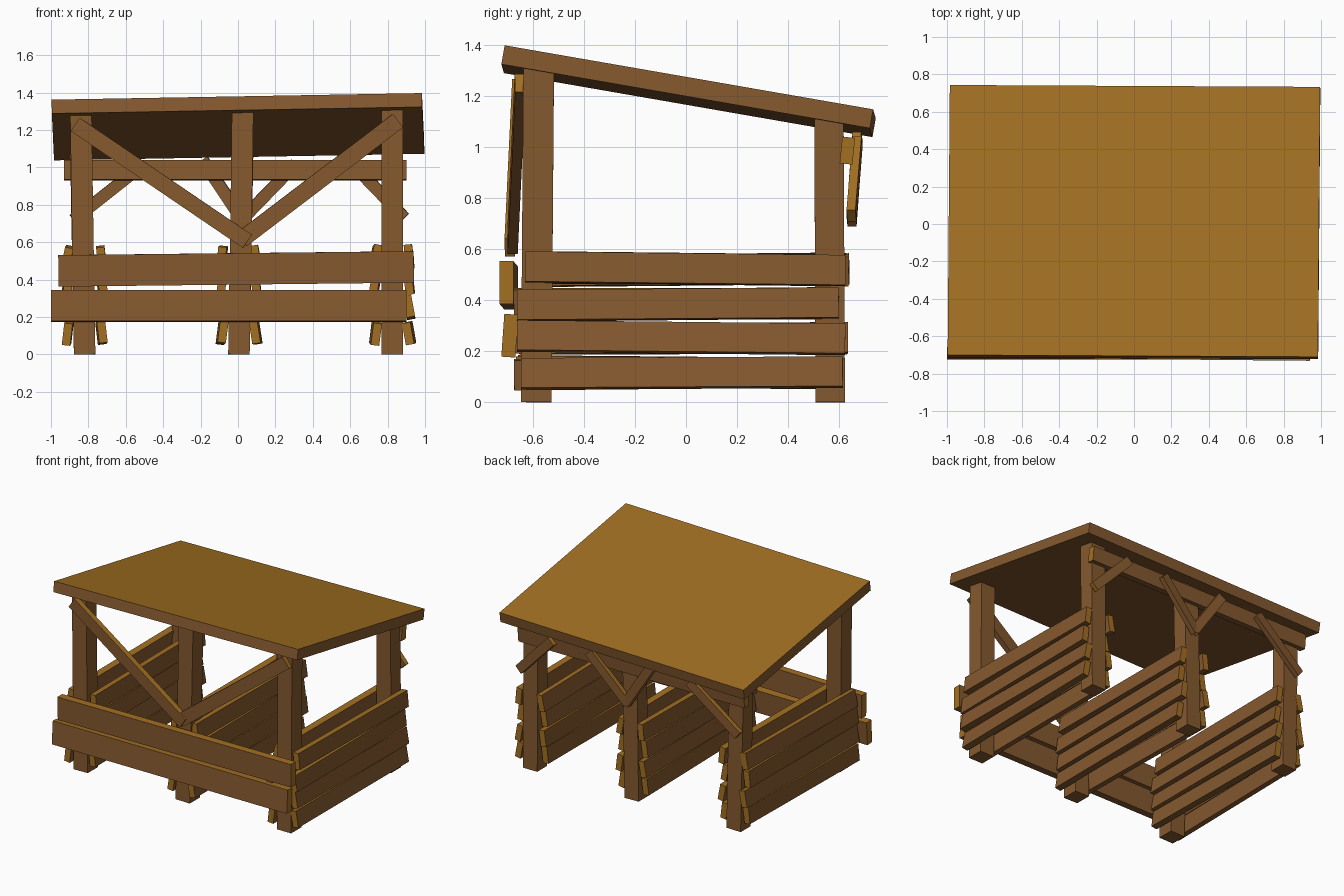
import bpy, bmesh, random
from mathutils import Vector, Matrix

random.seed(4)
cube = bpy.data.objects.get("Cube")
if cube:
    bpy.data.objects.remove(cube, do_unlink=True)


def material(name, rgb):
    m = bpy.data.materials.new(name)
    m.use_nodes = True
    color = (*rgb, 1.0)
    m.diffuse_color = color
    m.node_tree.nodes["Principled BSDF"].inputs["Base Color"].default_value = color
    return m


BROWN = material("brown_wood", (0.235, 0.10, 0.028))
GOLD = material("golden_cut_wood", (0.365, 0.16, 0.016))


def beam(name, start, end, height, thick, roll=0.0, up=(0, 0, 1), gold="top ends"):
    """Straight timber from start to end, rolled about its own length."""
    a, b = Vector(start), Vector(end)
    lx = (b - a).normalized()
    ly = Vector(up).cross(lx).normalized()
    lz = lx.cross(ly)
    frame = Matrix((lx, ly, lz)).transposed().to_4x4()
    bm = bmesh.new()
    bmesh.ops.create_cube(bm, size=1.0)
    bmesh.ops.scale(bm, vec=((b - a).length, thick, height), verts=bm.verts)
    bm.normal_update()
    # golden wood on the upper edge and on the sawn ends
    for f in bm.faces:
        is_top = "top" in gold and f.normal.z > 0.9
        is_end = "ends" in gold and abs(f.normal.x) > 0.9
        f.material_index = int(is_top or is_end)
    mesh = bpy.data.meshes.new(name)
    bm.to_mesh(mesh)
    bm.free()
    mesh.materials.append(BROWN)
    mesh.materials.append(GOLD)
    ob = bpy.data.objects.new(name, mesh)
    ob.matrix_world = (Matrix.Translation((a + b) / 2) @ frame
                       @ Matrix.Rotation(roll, 4, "X"))
    bpy.context.collection.objects.link(ob)
    return ob


# Sloping roof slab, slightly crooked
beam("roof", (-0.99, 0.015, 1.20), (0.99, 0.005, 1.235), 0.075, 1.465,
     roll=-0.172, gold="top")

# Three rows of posts: name, foot x, top x, front top z, back top z
ROWS = [("right", -0.82, -0.84, 1.28, 1.08),
        ("middle", 0.005, 0.025, 1.295, 1.10),
        ("left", 0.825, 0.825, 1.31, 1.11)]

# Wall planks: front y, back y, centre z
PLANKS = [(-0.66, 0.60, 0.115), (-0.665, 0.62, 0.25),
          (-0.66, 0.60, 0.385), (-0.625, 0.63, 0.52)]

for row, foot, top, front_z, back_z in ROWS:
    beam(f"{row}_front_post", (foot, -0.587, 0), (top, -0.577, front_z),
         0.12, 0.115, up=(0, 1, 0), gold="")
    beam(f"{row}_back_post", (foot, 0.565, 0), (top, 0.56, back_z),
         0.115, 0.115, up=(0, 1, 0), gold="")

    # Leaning planks on both faces of the row
    for side, label in ((-1, "right_face"), (1, "left_face")):
        for i, (y0, y1, z) in enumerate(PLANKS):
            x = foot + side * 0.09
            dx, dz, dy = (random.uniform(-r, r) for r in (0.006, 0.01, 0.015))
            beam(f"{row}_wall_plank_{label}_{i + 1}",
                 (x + dx, y0 + dy, z + dz), (x - dx, y1 + dy, z - dz * 0.5),
                 0.118, 0.045, roll=-side * random.uniform(0.1, 0.2))

# Front rails
beam("front_upper_rail", (-0.96, -0.685, 0.447), (0.94, -0.703, 0.468), 0.168, 0.055,
     roll=0.01)
beam("front_lower_rail", (-1.0, -0.69, 0.26), (0.90, -0.69, 0.26), 0.168, 0.055,
     roll=-0.07)

# Long front braces meeting at the middle post
beam("front_brace_right", (-0.87, -0.66, 1.23), (0.05, -0.69, 0.605), 0.085, 0.04)
beam("front_brace_left", (0.02, -0.68, 0.615), (0.855, -0.65, 1.25), 0.09, 0.04)

# Back beam and its short braces: foot x, foot z, head x, head z
beam("back_beam", (-0.93, 0.632, 0.985), (0.90, 0.632, 0.985), 0.105, 0.05, roll=-0.1)
BACK_BRACES = [("right", -0.88, 0.72, -0.50, 1.02),
               ("middle_right", 0.03, 0.71, -0.19, 1.04),
               ("middle_left", 0.01, 0.71, 0.31, 1.02),
               ("left", 0.89, 0.73, 0.61, 1.02)]
for label, x0, z0, x1, z1 in BACK_BRACES:
    ends = sorted([(x0, 0.648, z0), (x1, 0.672, z1)])
    beam(f"back_brace_{label}", ends[0], ends[1], 0.065, 0.035)
